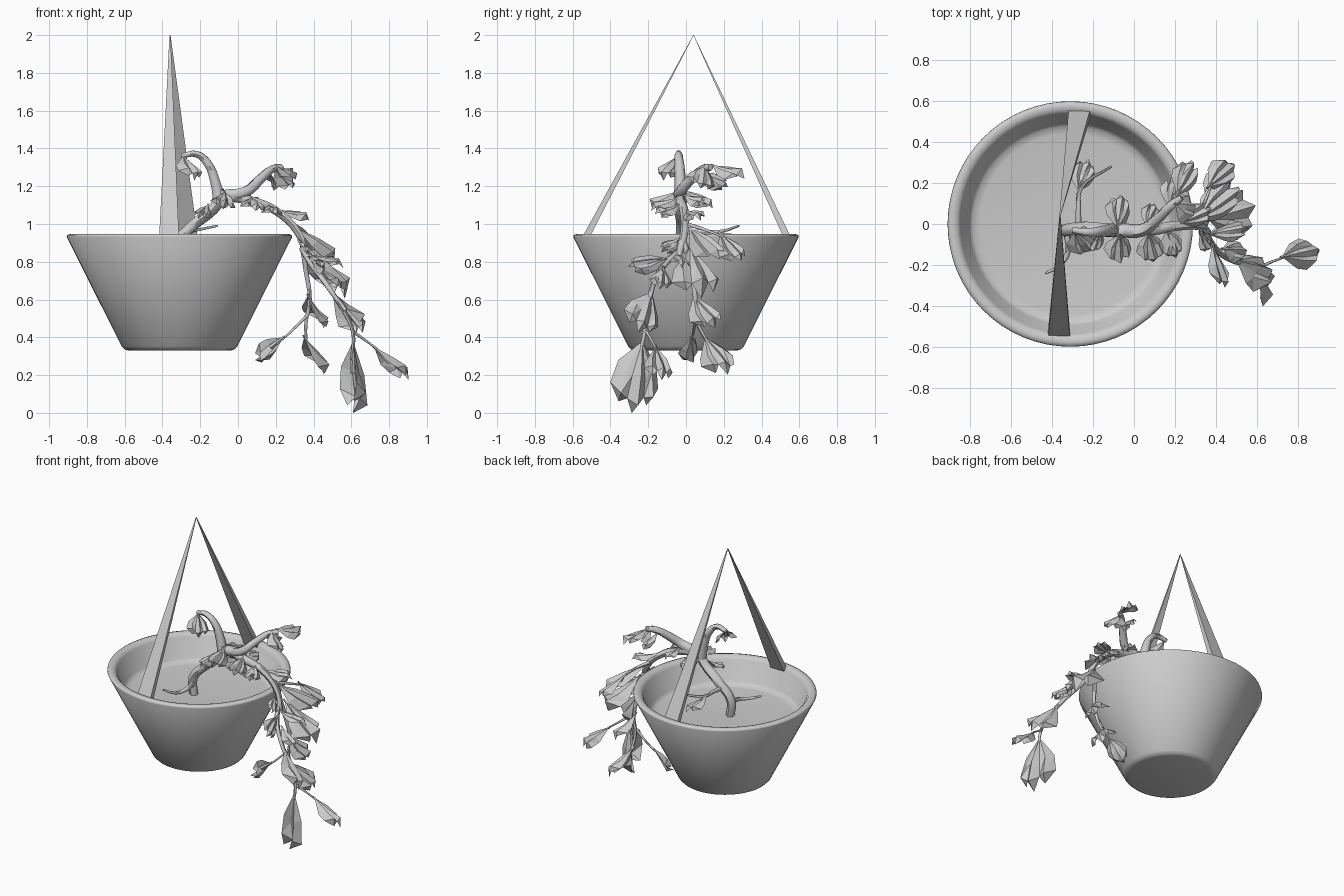
import bpy, bmesh, math, random
from mathutils import Vector

random.seed(4)
cube = bpy.data.objects.get("Cube")
if cube:
    bpy.data.objects.remove(cube, do_unlink=True)

clay = bpy.data.materials.new("plain grey")
clay.use_nodes = True
grey = (.6, .6, .6, 1)
clay.diffuse_color = grey
clay.node_tree.nodes["Principled BSDF"].inputs["Base Color"].default_value = grey


def shade(obj, angle):
    """Smooth the object but keep edges sharper than the angle."""
    bpy.ops.object.select_all(action="DESELECT")
    obj.select_set(True)
    bpy.context.view_layer.objects.active = obj
    bpy.ops.object.shade_smooth_by_angle(angle=math.radians(angle))


def add_object(name, bm):
    """Turn a bmesh into an object."""
    mesh = bpy.data.meshes.new(name)
    bm.to_mesh(mesh)
    bm.free()
    obj = bpy.data.objects.new(name, mesh)
    bpy.context.collection.objects.link(obj)
    mesh.materials.append(clay)
    return obj


def lathe(name, profile, centre_x, steps):
    """Revolve a (radius, height) profile around a vertical axis."""
    bm = bmesh.new()
    verts = [bm.verts.new((centre_x + r, 0, z)) for r, z in profile]
    edges = [bm.edges.new(pair) for pair in zip(verts, verts[1:])]
    bmesh.ops.spin(bm, geom=verts + edges, cent=(centre_x, 0, 0), axis=(0, 0, 1),
                   angle=math.tau, steps=steps, use_duplicate=False)
    bmesh.ops.remove_doubles(bm, verts=bm.verts, dist=.0005)
    bmesh.ops.recalc_face_normals(bm, faces=bm.faces)
    shade(add_object(name, bm), 85)


def strap(name, foot, apex, half_width, half_depth):
    """Flat strap that tapers to a point at the top."""
    bm = bmesh.new()
    foot, apex = Vector(foot), Vector(apex)
    corners = ((-1, -1), (1, -1), (1, 1), (-1, 1))
    rings = []
    for centre, scale in ((foot, 1), (apex, .05)):
        rings.append([bm.verts.new(centre + Vector((a * half_width, b * half_depth, 0)) * scale)
                      for a, b in corners])
    bm.faces.new(rings[0][::-1])
    bm.faces.new(rings[1])
    for i in range(4):
        j = (i + 1) % 4
        bm.faces.new((rings[0][i], rings[0][j], rings[1][j], rings[1][i]))
    add_object(name, bm)


def branch(name, points, thick, thin):
    """Tapered round branch along a smooth path."""
    curve = bpy.data.curves.new(name, "CURVE")
    curve.dimensions = "3D"
    curve.bevel_depth = 1
    curve.bevel_resolution = 1
    curve.resolution_u = 4
    curve.use_fill_caps = True
    spline = curve.splines.new("BEZIER")
    spline.bezier_points.add(len(points) - 1)
    for i, (knot, co) in enumerate(zip(spline.bezier_points, points)):
        knot.co = co
        knot.handle_left_type = knot.handle_right_type = "AUTO"
        knot.radius = thick + (thin - thick) * i / (len(points) - 1)
    curve.materials.append(clay)
    obj = bpy.data.objects.new(name, curve)
    bpy.context.collection.objects.link(obj)
    bpy.ops.object.select_all(action="DESELECT")
    obj.select_set(True)
    bpy.context.view_layer.objects.active = obj
    bpy.ops.object.convert(target="MESH")
    shade(obj, 60)


def add_leaf(bm, base, tip, width, facing):
    """Pleated, cupped fan with a ragged edge, opening from base to tip."""
    base, tip = Vector(base), Vector(tip)
    along = tip - base
    length = along.length
    along.normalize()
    side = along.cross(Vector(facing)).normalized()
    out = side.cross(along)
    ribs = 6
    root = bm.verts.new(base)
    rows = []
    for reach, spread, fold in ((.5, .8, .05), (.84, 1, .08)):
        row = []
        for i in range(ribs + 1):
            t = 2 * i / ribs - 1
            pleat = fold * (1 if i % 2 else -1) + random.uniform(-.05, .05)
            far = reach * (1 - .3 * t * t) + random.uniform(-.05, .05)
            row.append(bm.verts.new(base + along * length * far + side * width * spread * t / 2
                                    + out * width * (.3 * (reach - t * t * spread) + pleat)))
        rows.append(row)
    inner, outer = rows
    for i in range(ribs):
        bm.faces.new((root, inner[i], inner[i + 1]))
        bm.faces.new((inner[i], outer[i], outer[i + 1]))
        bm.faces.new((inner[i], outer[i + 1], inner[i + 1]))
    # Pointed lobes along the outer edge
    for i in range(0, ribs, 2):
        t = 2 * (i + 1) / ribs - 1
        lobe = bm.verts.new(base + along * length * (1 - .3 * t * t) + side * width * t * .42
                            + out * width * random.uniform(-.05, .15))
        bm.faces.new((outer[i], lobe, outer[i + 1]))
        bm.faces.new((outer[i + 1], lobe, outer[i + 2]))
    # Narrow stalk running into the fan
    stalk = bmesh.ops.create_cone(bm, segments=4, radius1=.006, radius2=.013, depth=length * .5,
                                  matrix=along.to_track_quat("Z", "Y").to_matrix().to_4x4())
    bmesh.ops.translate(bm, verts=stalk["verts"], vec=base + along * length * .2)


def leaves(name, rows, facing):
    bm = bmesh.new()
    for base, tip, width in rows:
        add_leaf(bm, base, tip, width, facing)
    add_object(name, bm)


# Pot with a rounded lip, rounded foot and a level bed of soil
lathe("pot", [(0, .33), (.27, .33), (.29, .336), (.306, .352), (.597, .932),
              (.594, .942), (.575, .948), (.55, .943), (.535, .925),
              (.492, .79), (.475, .772), (.44, .766), (0, .766)], -.31, 64)

# Hanging straps
peak = (-.36, .04, 2)
strap("front_strap", (-.365, -.535, .92), peak, .053, .02)
strap("back_strap", (-.265, .54, .92), peak, .053, .02)

# Trunk and branches
branch("trunk", [(-.33, -.03, .76), (-.335, -.03, .88), (-.24, -.02, .99), (-.13, -.03, 1.08),
                 (-.07, -.03, 1.17)], .029, .034)
branch("upper_branch", [(-.1, -.03, 1.12), (-.12, -.03, 1.22), (-.16, -.035, 1.32),
                        (-.22, -.04, 1.37), (-.3, -.03, 1.36)], .036, .014)
branch("rising_branch", [(-.07, -.03, 1.15), (.04, -.03, 1.17), (.12, .03, 1.24),
                         (.18, .09, 1.29), (.23, .13, 1.3)], .036, .018)
branch("drooping_branch", [(-.08, -.03, 1.15), (.08, -.03, 1.12), (.2, -.01, 1.07),
                           (.32, -.01, .95), (.36, -.04, .83)], .03, .018)
branch("front_vine", [(.34, -.02, .87), (.38, -.1, .8), (.46, -.17, .69), (.56, -.2, .54),
                      (.61, -.22, .42), (.6, -.25, .28)], .018, .008)
branch("side_vine", [(.61, -.21, .43), (.68, -.18, .38), (.77, -.15, .31)], .009, .004)
branch("back_vine", [(.34, -.01, .9), (.36, .03, .75), (.38, .05, .6), (.36, .06, .48),
                     (.36, .11, .38)], .016, .008)
branch("inner_vine", [(.37, .05, .52), (.28, .04, .43), (.2, .02, .36)], .009, .005)
branch("outer_twig", [(.28, 0, 1), (.34, .1, .97), (.38, .2, .93)], .012, .005)
branch("low_front_twig", [(-.33, -.03, .85), (-.32, -.13, .84), (-.36, -.2, .83),
                          (-.43, -.24, .85)], .018, .006)
branch("low_back_twig", [(-.27, -.02, .95), (-.27, .08, .96), (-.26, .17, .96),
                         (-.11, .28, .99)], .016, .006)

# Leaves along the upper branches
leaves("crown_leaves", [
    ((-.29, -.04, 1.36), (-.23, -.12, 1.23), .15),
    ((-.08, -.02, 1.18), (-.07, .14, 1.08), .13),
    ((-.07, -.05, 1.17), (-.08, -.18, 1.08), .14),
    ((-.16, -.04, 1.1), (-.21, -.13, 1.03), .09),
    ((.07, -.04, 1.14), (.09, -.18, 1.06), .14),
    ((.16, -.03, 1.1), (.2, -.16, 1.04), .12),
    ((.06, -.01, 1.15), (.1, .1, 1.1), .1),
    ((.21, .14, 1.31), (.28, .31, 1.24), .14),
    ((.22, 0, 1.07), (.38, .08, 1.02), .12),
    ((-.27, .16, .96), (-.23, .31, .88), .13)], (.3, -.1, 1))

# Leaves drooping from the end of the rising branch
leaves("rising_leaves", [
    ((.2, .1, 1.31), (.27, .07, 1.18), .16),
    ((.17, .08, 1.27), (.17, .22, 1.19), .11)], (1, .4, .5))

# Leaves spilling over the rim
leaves("rim_leaves", [
    ((.31, .02, .98), (.5, .18, .8), .17),
    ((.36, .18, .95), (.47, .29, .79), .15),
    ((.36, .02, .88), (.56, .08, .6), .27),
    ((.36, -.05, .84), (.56, -.02, .77), .11),
    ((.38, -.1, .82), (.44, -.31, .77), .12),
    ((.43, -.12, .77), (.54, -.14, .65), .12),
    ((.32, -.04, .92), (.36, -.13, .85), .09)], (1, .3, .8))

# Leaves hanging from the vines
leaves("hanging_leaves", [
    ((.5, -.18, .64), (.65, -.26, .42), .21),
    ((.61, -.23, .38), (.6, -.29, 0), .27),
    ((.72, -.16, .35), (.9, -.13, .17), .16),
    ((.37, .04, .62), (.44, .15, .44), .18),
    ((.35, .1, .4), (.45, .22, .2), .19),
    ((.24, .03, .4), (.09, .01, .28), .13)], (1, .4, .35))
